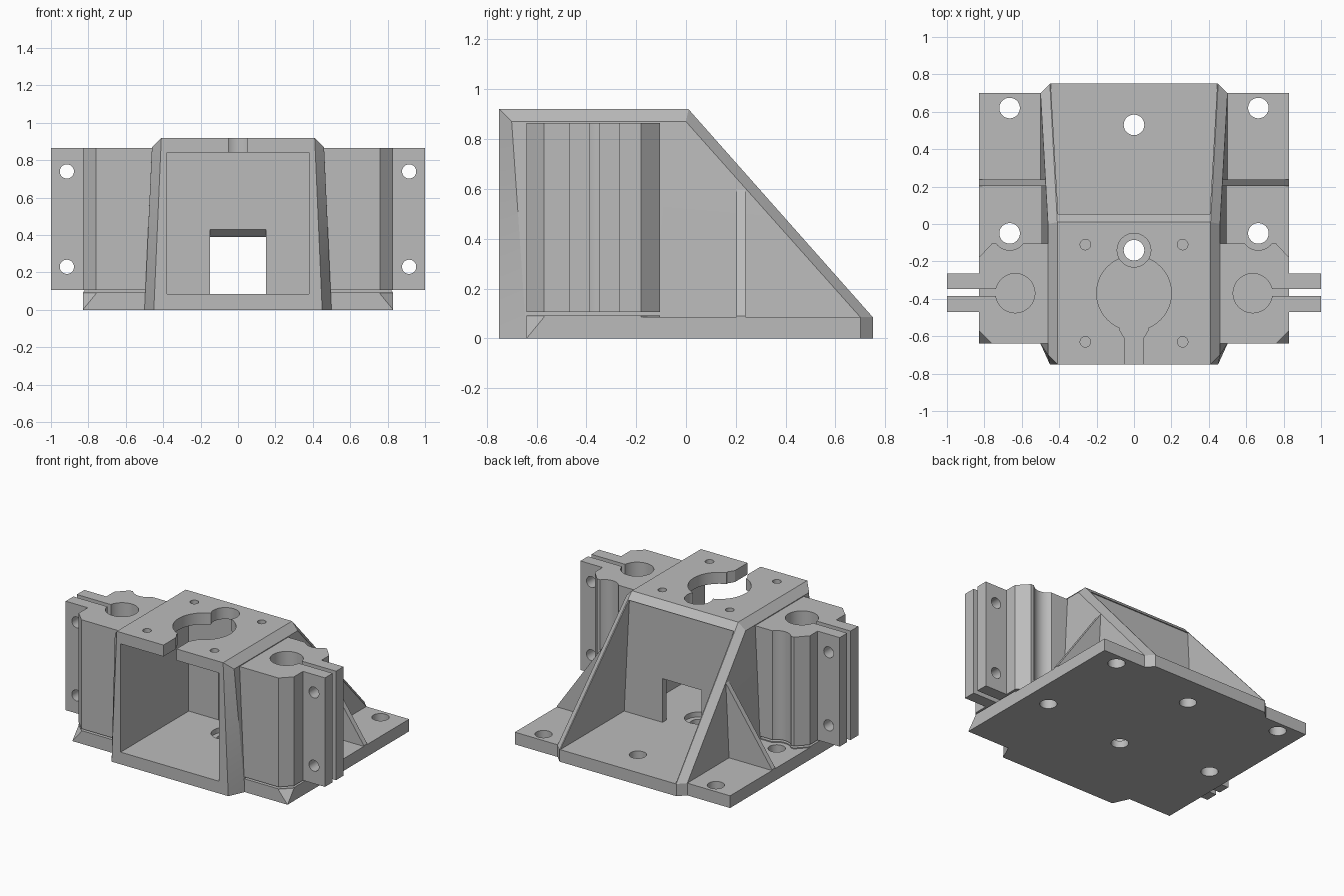
import bpy, bmesh, math
from mathutils import Vector

if "Cube" in bpy.data.objects:
    bpy.data.objects.remove(bpy.data.objects["Cube"])

grey = bpy.data.materials.new("plain grey plastic")
grey.use_nodes = True
grey.diffuse_color = (0.5, 0.5, 0.5, 1)
grey.node_tree.nodes["Principled BSDF"].inputs["Base Color"].default_value = (0.5, 0.5, 0.5, 1)


def finish(bm, name):
    bmesh.ops.recalc_face_normals(bm, faces=bm.faces)
    me = bpy.data.meshes.new(name)
    bm.to_mesh(me)
    bm.free()
    me.materials.append(grey)
    ob = bpy.data.objects.new(name, me)
    bpy.context.collection.objects.link(ob)
    return ob


def hull(name, points, mirror=False):
    bm = bmesh.new()
    for p in points:
        bm.verts.new(p)
        if mirror:
            bm.verts.new((-p[0], p[1], p[2]))
    res = bmesh.ops.convex_hull(bm, input=bm.verts)
    junk = {v for v in res["geom_interior"] if isinstance(v, bmesh.types.BMVert)}
    bmesh.ops.delete(bm, geom=list(junk), context="VERTS")
    bmesh.ops.dissolve_limit(bm, angle_limit=0.005, verts=bm.verts, edges=bm.edges)
    return finish(bm, name)


def box(name, x0, x1, y0, y1, z0, z1):
    return hull(name, [(x, y, z) for x in (x0, x1) for y in (y0, y1) for z in (z0, z1)])


def prism(name, outline, z0, z1):
    bm = bmesh.new()
    face = bm.faces.new([bm.verts.new((x, y, z0)) for x, y in outline])
    ext = bmesh.ops.extrude_face_region(bm, geom=[face])
    top = [v for v in ext["geom"] if isinstance(v, bmesh.types.BMVert)]
    bmesh.ops.translate(bm, verts=top, vec=(0, 0, z1 - z0))
    return finish(bm, name)


def arc(cx, cy, r, a0, a1, n):
    steps = [math.radians(a0 + (a1 - a0) * i / n) for i in range(n + 1)]
    return [(cx + r * math.cos(a), cy + r * math.sin(a)) for a in steps]


def drill(x, y, r, z0, z1):
    return prism("drill", arc(x, y, r, 0, 352.5, 47), z0, z1)


def cut(target, cutters):
    for c in cutters:
        mod = target.modifiers.new("cut", "BOOLEAN")
        mod.operation, mod.solver, mod.object = "DIFFERENCE", "EXACT", c
        bpy.context.view_layer.update()
        done = bpy.data.meshes.new_from_object(
            target.evaluated_get(bpy.context.evaluated_depsgraph_get()))
        target.modifiers.clear()
        target.data = done
        bpy.data.objects.remove(c)


FLOOR, TOP = 0.085, 0.92
parts = []

# motor housing: drafted, chamfered wedge
housing = hull("motor_housing", [
    (0.45, -0.75, 0), (0.5, -0.64, 0), (0.5, 0.70, 0), (0.45, 0.75, 0),
    (0.5, 0.70, FLOOR), (0.45, 0.75, FLOOR),
    (0.46, -0.70, 0.87), (0.46, 0, 0.87), (0.41, -0.75, TOP), (0.41, 0.01, TOP)], True)
rear_cavity = hull("rear_cavity", [
    (0.445, 0.045, FLOOR), (0.445, 0.9, FLOOR),
    (0.405, 0.045, 0.872), (0.405, 0.9, 0.872)], True)
window = hull("window", [
    (0.15, -0.02, FLOOR), (0.15, 0.065, FLOOR),
    (0.15, -0.02, 0.448), (0.15, 0.065, 0.372)], True)
slot = prism("slot", [
    (-0.05, -0.8), (0.05, -0.8), (0.05, -0.61), (0.075, -0.57), (0.075, -0.5),
    (-0.075, -0.5), (-0.075, -0.57), (-0.05, -0.61)], 0.8, 1)
cut(housing, [
    box("motor_bay", -0.38, 0.38, -0.9, 0, FLOOR, 0.84), rear_cavity, window, slot,
    drill(0, -0.37, 0.2, 0.8, 1), drill(0, -0.14, 0.09, 0.8, 1),
    drill(0, -0.14, 0.09, 0.05, 0.2), drill(0, -0.14, 0.055, -0.1, 0.2),
    drill(0, 0.53, 0.055, -0.1, 0.2)])
cut(housing, [drill(x, y, 0.028, 0.8, 1) for x in (-0.26, 0.26) for y in (-0.11, -0.63)])
parts.append(housing)

for side, s in (("left", 1), ("right", -1)):
    # mounting flange with a bevelled front corner and screw holes
    flange = hull(side + "_flange", [
        (s * x, y, z) for x, y, z in [
            (0.46, -0.64, 0), (0.83, -0.64, 0), (0.83, 0.70, 0), (0.46, 0.70, 0),
            (0.46, -0.64, FLOOR), (0.76, -0.64, FLOOR), (0.83, -0.57, FLOOR),
            (0.83, 0.70, FLOOR), (0.46, 0.70, FLOOR)]])
    cut(flange, [drill(s * 0.665, y, 0.055, -0.1, 0.2) for y in (-0.05, 0.62)])

    # rod clamp: scalloped block with two ears, split by a slot
    front = [(0.44, -0.64), (0.76, -0.64), (0.83, -0.57)]
    ears = [(0.83, -0.47), (1, -0.47), (1, -0.265), (0.83, -0.265)]
    back = [(0.83, -0.18), (0.76, -0.105)]
    back += arc(0.665, -0.05, 0.09, -38, -142, 14) + [(0.57, -0.105), (0.44, -0.105)]
    clamp = prism(side + "_rod_clamp", [(s * x, y) for x, y in front + ears + back], 0.105, 0.865)
    cutters = [drill(s * 0.635, -0.37, 0.105, 0, 1),
               box("split", s * 0.65, s * 1.1, -0.385, -0.348, 0, 1)]
    for z in (0.23, 0.74):
        bolt = drill(0, 0, 0.038, -0.3, 0.3)
        bolt.rotation_euler.x = math.pi / 2
        bolt.location = (s * 0.915, -0.37, z)
        cutters.append(bolt)
    cut(clamp, cutters)

    # thin pad under the clamp
    pad = prism(side + "_clamp_pad", [(s * x, y) for x, y in front + back], 0.08, 0.092)

    # triangular rib bracing the wall
    rib = hull(side + "_rib", [
        (s * x, y, z) for y in (0.202, 0.238)
        for x, z in ((0.46, 0.08), (0.83, 0.08), (0.83, 0.09), (0.47, 0.605), (0.46, 0.605))])
    parts += [flange, clamp, pad, rib]

# soft cylinders, crisp edges
bpy.ops.object.select_all(action="DESELECT")
for ob in parts:
    ob.select_set(True)
bpy.context.view_layer.objects.active = housing
bpy.ops.object.shade_smooth_by_angle(angle=math.radians(20))
